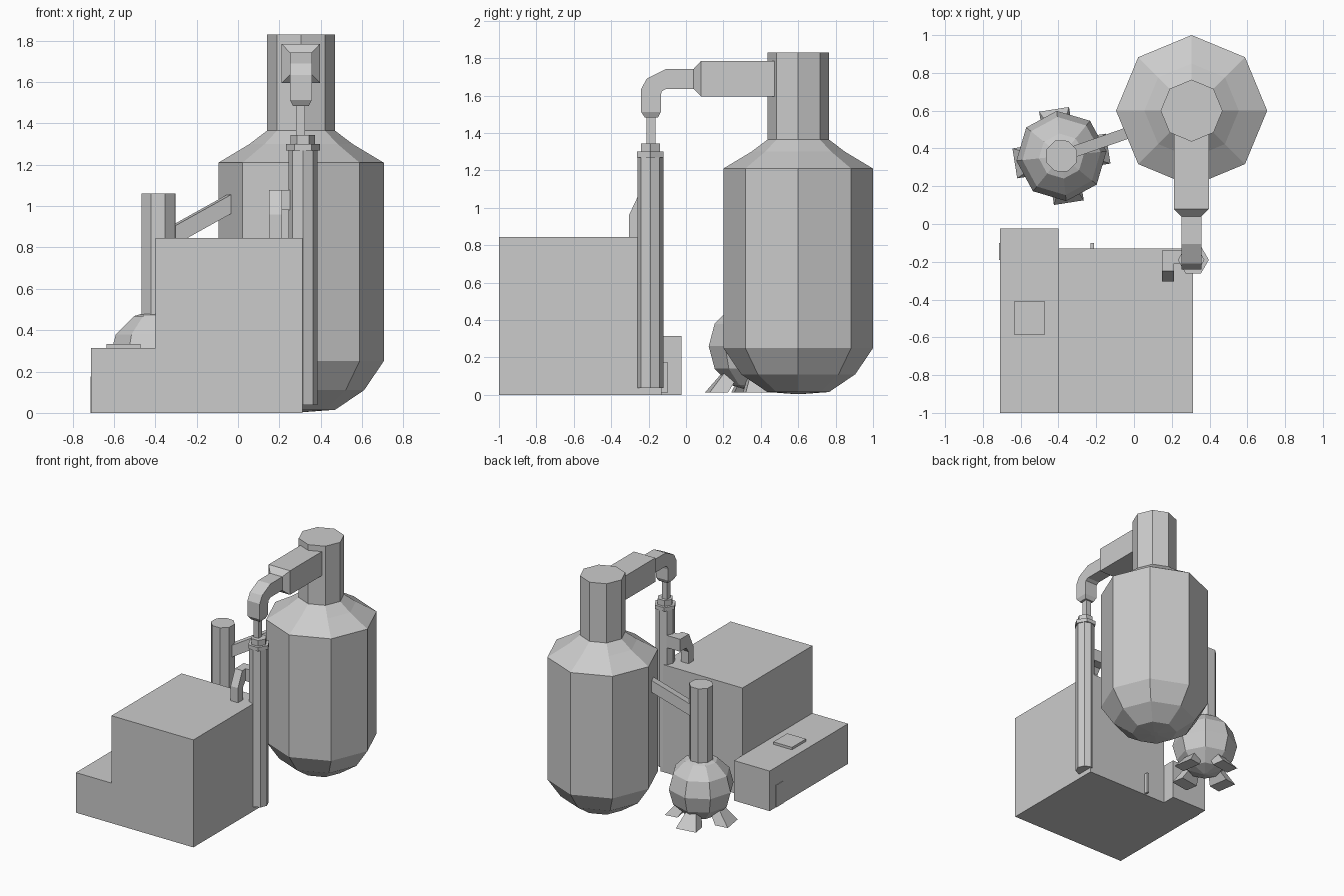
import bpy
from math import sin, cos, pi, radians
from mathutils import Vector, Matrix

if "Cube" in bpy.data.objects:
    bpy.data.objects.remove(bpy.data.objects["Cube"])


def make(name, verts, faces):
    me = bpy.data.meshes.new(name)
    me.from_pydata([tuple(v) for v in verts], [], faces)
    me.update()
    ob = bpy.data.objects.new(name, me)
    bpy.context.collection.objects.link(ob)
    return ob


def skin(name, rings):
    """Join equal-length rings of points with quads and cap both ends."""
    n = len(rings[0])
    verts = [p for r in rings for p in r]
    faces = [tuple(range(n))[::-1], tuple(range(len(verts) - n, len(verts)))]
    for k in range(len(rings) - 1):
        for i in range(n):
            j = (i + 1) % n
            faces.append((k * n + i, k * n + j, (k + 1) * n + j, (k + 1) * n + i))
    return make(name, verts, faces)


def lathe(name, center, profile, sides=8, turn=0):
    """Turn an upward (radius, z) profile about a vertical axis."""
    ang = [radians(turn) + 2 * pi * i / sides for i in range(sides)]
    return skin(name, [[(center[0] + r * cos(a), center[1] + r * sin(a), z)
                        for a in ang] for r, z in profile])


def box(name, x, y, z):
    return skin(name, [[(x[0], y[0], h), (x[1], y[0], h), (x[1], y[1], h), (x[0], y[1], h)]
                       for h in z])


def duct(name, x, sections):
    """Square duct in the yz plane; each section is outer y,z, inner y,z, half width."""
    return skin(name, [[(x - w, oy, oz), (x + w, oy, oz), (x + w, iy, iz), (x - w, iy, iz)]
                       for oy, oz, iy, iz, w in sections])


# Large tank with neck
lathe("main_tank", (0.305, 0.6),
      [(0.03, 0.005), (0.165, 0.015), (0.305, 0.11), (0.4, 0.25), (0.4, 1.21),
       (0.25, 1.30), (0.164, 1.365), (0.164, 1.83)])

# Overhead duct bending down to the column
duct("overhead_duct", 0.304, [
    (0.60, 1.785, 0.60, 1.596, 0.093),
    (0.08, 1.785, 0.08, 1.596, 0.093),
    (0.04, 1.742, 0.04, 1.636, 0.053),
    (-0.107, 1.742, -0.107, 1.636, 0.053),
    (-0.21, 1.69, -0.13, 1.622, 0.053),
    (-0.24, 1.635, -0.135, 1.60, 0.053),
    (-0.24, 1.513, -0.135, 1.513, 0.053),
    (-0.22, 1.483, -0.15, 1.483, 0.038)])
box("drop_pipe", (0.281, 0.325), (-0.21, -0.163), (1.33, 1.49))

# Slim column with collar
COL = (0.314, -0.19)
lathe("column", COL, [(0.07, 0.037), (0.07, 1.28)])
lathe("column_collar", COL, [(0.082, 1.27), (0.082, 1.30)], 6)
lathe("column_cap", COL, [(0.059, 1.29), (0.059, 1.345)], 6)

# Hooked pipe from column to cabinet
duct("hook_pipe", 0.181, [
    (-0.14, 1.077, -0.14, 0.98, 0.032),
    (-0.25, 1.077, -0.215, 0.98, 0.032),
    (-0.305, 0.96, -0.245, 0.94, 0.032),
    (-0.305, 0.83, -0.245, 0.83, 0.032)])
box("hook_pipe_arm", (0.20, 0.28), (-0.21, -0.14), (0.98, 1.077))

# Cabinet blocks, hatch and small fittings
box("tall_cabinet", (-0.40, 0.312), (-1.0, -0.13), (0, 0.845))
box("low_cabinet", (-0.71, -0.40), (-1.0, -0.025), (0, 0.315))
box("hatch", (-0.635, -0.472), (-0.585, -0.41), (0.31, 0.334))
box("rear_fitting", (-0.23, -0.212), (-0.135, -0.10), (0.01, 0.175))
box("side_door", (-0.714, -0.70), (-0.19, -0.10), (0.0, 0.175))

# Small round vessel with chimney
POT = (-0.384, 0.36)
TURN = 6
lathe("round_vessel", POT,
      [(0.24 * sin(a), 0.26 - 0.24 * cos(a))
       for a in [0.06] + [pi * k / 6 for k in range(1, 6)] + [pi - 0.06]], 8, TURN)
lathe("vessel_chimney", POT, [(0.088, 0.44), (0.088, 1.06)], 8, TURN + 15)

# Four flared feet
for i in range(4):
    m = Matrix.Translation((*POT, 0)) @ Matrix.Rotation(radians(TURN + 3 + 90 * i), 4, 'Z')
    rings = []
    for r0, r1, w, z in [(0.15, 0.25, 0.08, 0.012), (0.08, 0.165, 0.04, 0.115)]:
        rings.append([m @ Vector(p) for p in
                      ((r0, -w, z), (r1, -w, z), (r1, w, z), (r0, w, z))])
    skin(f"vessel_foot_{i + 1}", rings)

# Sloping link pipe from chimney to tank
side = Vector((-0.33, 0.944, 0)) * 0.03
up = Vector((0, 0, 0.046))
ends = [Vector((-0.36, 0.368, 0.833)), Vector((-0.01, 0.49, 1.028))]
skin("link_pipe", [[p - side - up, p + side - up, p + side + up, p - side + up]
                   for p in ends])

# Consistent outward faces
import bmesh
for ob in bpy.context.collection.objects:
    bm = bmesh.new()
    bm.from_mesh(ob.data)
    bmesh.ops.recalc_face_normals(bm, faces=bm.faces)
    bm.to_mesh(ob.data)
    bm.free()
